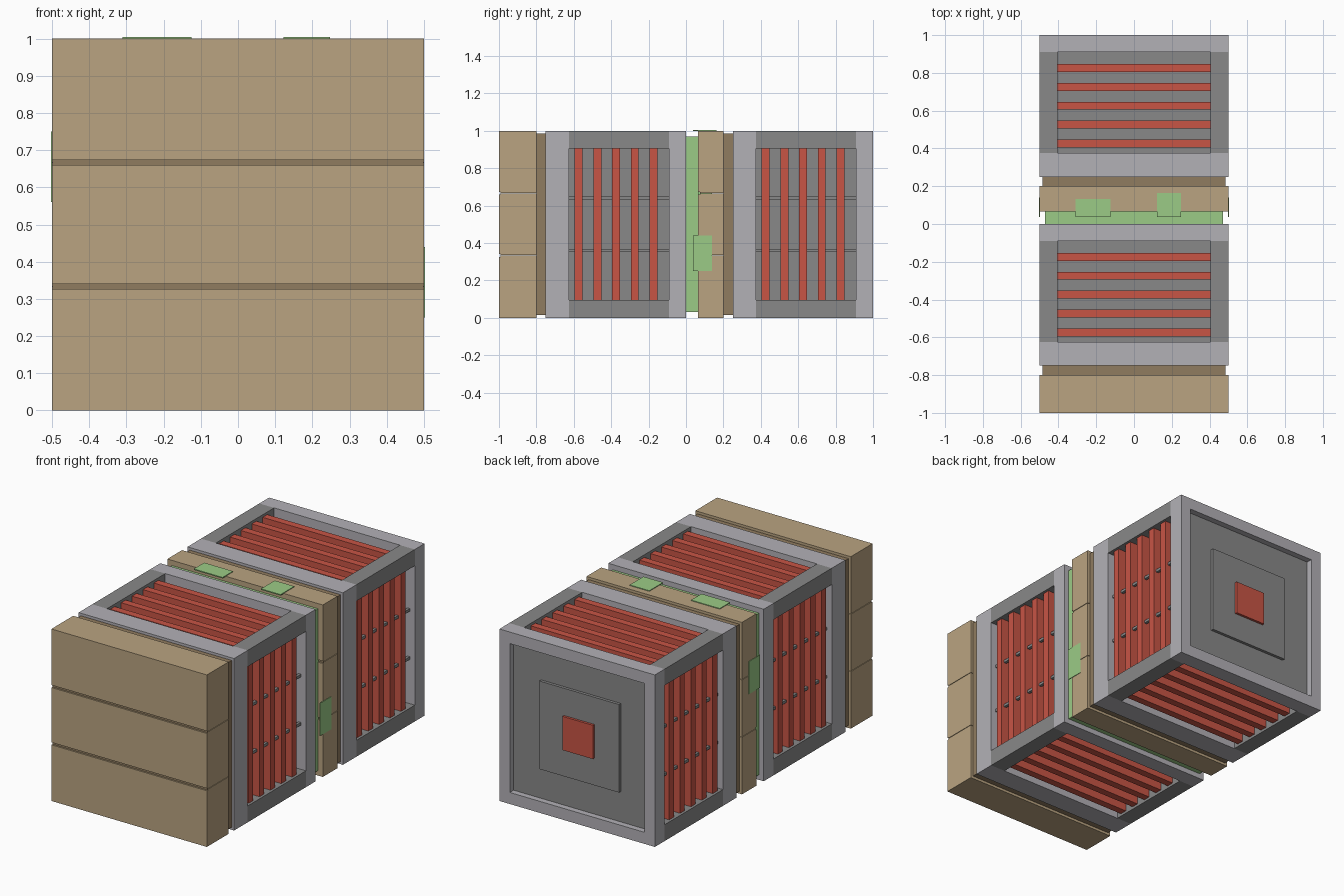
import bpy, bmesh

if "Cube" in bpy.data.objects:
    bpy.data.objects.remove(bpy.data.objects["Cube"])


def material(name, rgb):
    m = bpy.data.materials.new(name)
    m.diffuse_color = (*rgb, 1)
    m.use_nodes = True
    m.node_tree.nodes["Principled BSDF"].inputs["Base Color"].default_value = m.diffuse_color
    return m


WOOD = material("wood", (0.49, 0.37, 0.22))
DARK_WOOD = material("dark wood", (0.28, 0.20, 0.115))
RED = material("red", (0.58, 0.09, 0.06))
LIGHT = material("light gray", (0.45, 0.44, 0.47))
DARK = material("dark gray", (0.25, 0.25, 0.25))
GREEN = material("green", (0.33, 0.60, 0.24))


def finish(bm, name, mats):
    bmesh.ops.recalc_face_normals(bm, faces=bm.faces[:])
    me = bpy.data.meshes.new(name)
    bm.to_mesh(me)
    bm.free()
    for m in mats:
        me.materials.append(m)
    ob = bpy.data.objects.new(name, me)
    bpy.context.collection.objects.link(ob)
    return ob


def add_box(bm, x, y, z):
    """Add a box given (min, max) ranges on each axis."""
    verts = bmesh.ops.create_cube(bm, size=1)["verts"]
    for v in verts:
        v.co = [(r[0] + r[1]) / 2 + c * (r[1] - r[0])
                for c, r in zip(v.co, (x, y, z))]


def boxes(name, mat, ranges):
    bm = bmesh.new()
    for x, y, z in ranges:
        add_box(bm, x, y, z)
    return finish(bm, name, [mat])


def planks(name, y0, y1):
    """Three stacked planks with a shallow notch along the front seams."""
    bm = bmesh.new()
    seams = (0, 1 / 3, 2 / 3, 1)
    for i in range(3):
        lo, hi = seams[i], seams[i + 1]
        a, b = (0.0015 if i else 0), (0.0015 if i < 2 else 0)
        c, d = (0.007 if i else 0.0), (0.007 if i < 2 else 0.0)
        pts = [(y1, lo + a), (y1, hi - b)]
        pts += [(y0 + 0.012, hi - b), (y0 + 0.012, hi - d)] if d else []
        pts += [(y0, hi - d), (y0, lo + c)]
        pts += [(y0 + 0.012, lo + c), (y0 + 0.012, lo + a)] if c else []
        face = bm.faces.new([bm.verts.new((-0.5, *p)) for p in pts])
        ext = bmesh.ops.extrude_face_region(bm, geom=[face])["geom"]
        bmesh.ops.translate(bm, vec=(1, 0, 0),
                            verts=[g for g in ext if isinstance(g, bmesh.types.BMVert)])
    finish(bm, name, [WOOD])
    # Dark lining of the seams, and the backing board
    boxes(name + "_seam", DARK_WOOD,
          [((-0.499, 0.499), (y0 + 0.009, y0 + 0.0115), (s - 0.007, s + 0.007))
           for s in seams[1:3]])
    boxes(name + "_backing", DARK_WOOD,
          [((-0.485, 0.485), (y1, y1 + 0.05), (0.015, 0.985))])


def cage(name, y0):
    """Gray crate frame with red slats on four sides and a recessed end."""
    fa, fb, y1 = y0 + 0.125, y0 + 0.66, y0 + 0.75
    boxes(name + "_front_slab", LIGHT, [((-0.5, 0.5), (y0, fa), (0, 1))])

    # End slab with recessed dark panel
    bm = bmesh.new()
    add_box(bm, (-0.5, 0.5), (fb, y1), (0, 1))
    bm.normal_update()
    end = max(bm.faces, key=lambda f: f.calc_center_median().y)
    bmesh.ops.inset_region(bm, faces=[end], thickness=0.095)
    wall = bmesh.ops.extrude_face_region(bm, geom=[end])["geom"]
    bmesh.ops.translate(bm, vec=(0, -0.035, 0),
                        verts=[g for g in wall if isinstance(g, bmesh.types.BMVert)])
    for f in [g for g in wall if isinstance(g, bmesh.types.BMFace)]:
        f.material_index = 1
    if end.is_valid and end not in wall:
        bmesh.ops.delete(bm, geom=[end], context="FACES_ONLY")
    finish(bm, name + "_end_slab", [LIGHT, DARK])
    boxes(name + "_end_plate", DARK,
          [((-0.256, 0.256), (y1 - 0.04, y1 - 0.018), (0.244, 0.756))])
    boxes(name + "_end_button", RED,
          [((-0.098, 0.098), (y1 - 0.02, y1 - 0.004), (0.402, 0.598))])

    # Corner bars and inner core
    ends = [(-0.5, -0.405), (0.405, 0.5)]
    boxes(name + "_corner_bars", DARK,
          [(x, (fa, fb), (z[0] + 0.5, z[1] + 0.5)) for x in ends for z in ends])
    boxes(name + "_core", DARK, [((-0.415, 0.415), (fa, fb), (0.085, 0.915))])

    # Red slats on top, bottom and both sides
    slats = []
    for i in range(5):
        y = (y0 + 0.155 + 0.1 * i, y0 + 0.197 + 0.1 * i)
        for lo, hi in ((-0.485, -0.41), (0.41, 0.485)):
            slats.append(((-0.405, 0.405), y, (lo + 0.5, hi + 0.5)))
            slats.append(((lo, hi), y, (0.095, 0.905)))
    boxes(name + "_slats", RED, slats)

    # Thin rods tying the side slats together
    boxes(name + "_tie_rods", DARK,
          [((x - 0.008, x + 0.008), (fa, fb), (z - 0.008, z + 0.008))
           for x in (-0.46, 0.46) for z in (0.36, 0.64)])


planks("front_planks", -1.0, -0.8)
cage("front_cage", -0.75)
planks("middle_planks", 0.065, 0.2)
cage("rear_cage", 0.25)

# Green pad between front cage and middle planks
boxes("pad", GREEN, [((-0.47, 0.47), (0, 0.07), (0.03, 0.97))])

# Green tabs folded over the middle planks
boxes("top_tabs", GREEN, [((-0.31, -0.125), (0.037, 0.132), (0.998, 1.004)),
                          ((0.122, 0.248), (0.037, 0.163), (0.998, 1.004))])
boxes("side_tabs", GREEN, [((0.498, 0.503), (0.037, 0.14), (0.25, 0.44)),
                           ((-0.503, -0.498), (0.037, 0.14), (0.56, 0.75))])
